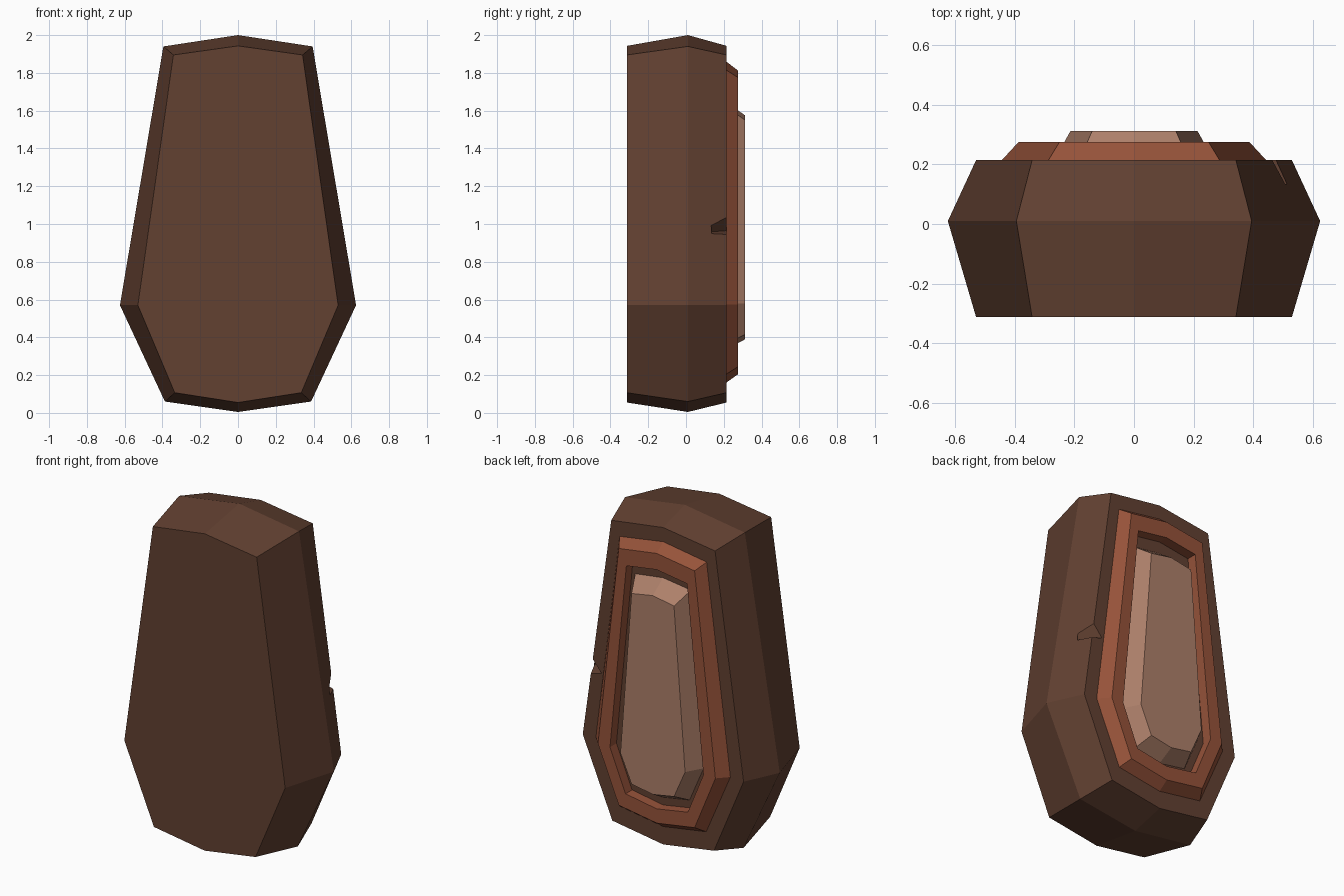
import bpy, bmesh
from mathutils import Vector

if "Cube" in bpy.data.objects:
    bpy.data.objects.remove(bpy.data.objects["Cube"])


def material(name, rgb):
    m = bpy.data.materials.new(name)
    m.diffuse_color = (*rgb, 1)
    m.use_nodes = True
    m.node_tree.nodes["Principled BSDF"].inputs["Base Color"].default_value = m.diffuse_color
    return m


DARK = material("dark brown wood", (0.122, 0.052, 0.031))
RED = material("red brown wood", (0.305, 0.086, 0.042))
PALE = material("pale brown wood", (0.42, 0.215, 0.144))


def outline(half):
    """Mirror a bottom-to-top half outline (x, z) into a closed coffin shape."""
    return half + [(-x, z) for x, z in reversed(half[1:-1])]


def loft(name, sections, mat, closed=False):
    """Skin outlines placed at successive y; closed joins last to first (ring)."""
    bm = bmesh.new()
    loops = [[bm.verts.new((x, y, z)) for x, z in outline(h)] for y, h in sections]
    pairs = list(zip(loops, loops[1:]))
    if closed:
        pairs.append((loops[-1], loops[0]))
    else:
        bm.faces.new(loops[0])
        bm.faces.new(loops[-1])
    n = len(loops[0])
    for a, b in pairs:
        for i in range(n):
            j = (i + 1) % n
            bm.faces.new((a[i], a[j], b[j], b[i]))
    bmesh.ops.recalc_face_normals(bm, faces=bm.faces)
    me = bpy.data.meshes.new(name)
    bm.to_mesh(me)
    bm.free()
    me.materials.append(mat)
    ob = bpy.data.objects.new(name, me)
    bpy.context.collection.objects.link(ob)
    return ob


# Coffin body: widest at y = 0, tapering to front and back
small = [(0, 0.055), (0.335, 0.107), (0.53, 0.57), (0.342, 1.895), (0, 1.943)]
wide = [(0, 0.005), (0.387, 0.06), (0.625, 0.57), (0.395, 1.94), (0, 2.0)]
body = loft("coffin_body", [(-0.313, small), (0.01, wide), (0.215, small)], DARK)

# Raised lid frame: bevelled outside, open in the middle
rim_base = [(0, 0.16), (0.285, 0.205), (0.445, 0.575), (0.288, 1.815), (0, 1.86)]
rim_top = [(0, 0.205), (0.25, 0.245), (0.387, 0.575), (0.25, 1.775), (0, 1.812)]
rim_in = [(0, 0.29), (0.205, 0.325), (0.308, 0.575), (0.2, 1.685), (0, 1.715)]
loft("lid_frame", [(0.213, rim_base), (0.276, rim_top), (0.276, rim_in),
                   (0.213, rim_in)], RED, closed=True)

# Pale centre panel rising out of the recess
pan_base = [(0, 0.335), (0.175, 0.365), (0.268, 0.58), (0.185, 1.62), (0, 1.645)]
pan_top = [(0, 0.39), (0.14, 0.415), (0.213, 0.58), (0.14, 1.55), (0, 1.575)]
loft("lid_panel", [(0.213, pan_base), (0.313, pan_top)], PALE)

# Chip knocked out of the back right edge
tip, inner = Vector((0.524, 0.085, 0.955)), Vector((0.405, 0.216, 0.965))
mid = (tip + inner) / 2
corners = [mid + (Vector(p) - mid) * 1.8
           for p in ((0.464, 0.215, 1.035), (0.476, 0.215, 0.945))]
bm = bmesh.new()
vs = [bm.verts.new(p) for p in (tip, inner, *corners)]
for a, b, c in ((0, 1, 2), (0, 3, 1), (0, 2, 3), (1, 3, 2)):
    bm.faces.new((vs[a], vs[b], vs[c]))
bmesh.ops.recalc_face_normals(bm, faces=bm.faces)
me = bpy.data.meshes.new("chip_cutter")
bm.to_mesh(me)
bm.free()
me.materials.append(DARK)
cutter = bpy.data.objects.new("chip_cutter", me)
bpy.context.collection.objects.link(cutter)
cutter.hide_render = True
cutter.hide_viewport = True
mod = body.modifiers.new("chip", "BOOLEAN")
mod.operation = "DIFFERENCE"
mod.solver = "EXACT"
mod.object = cutter
